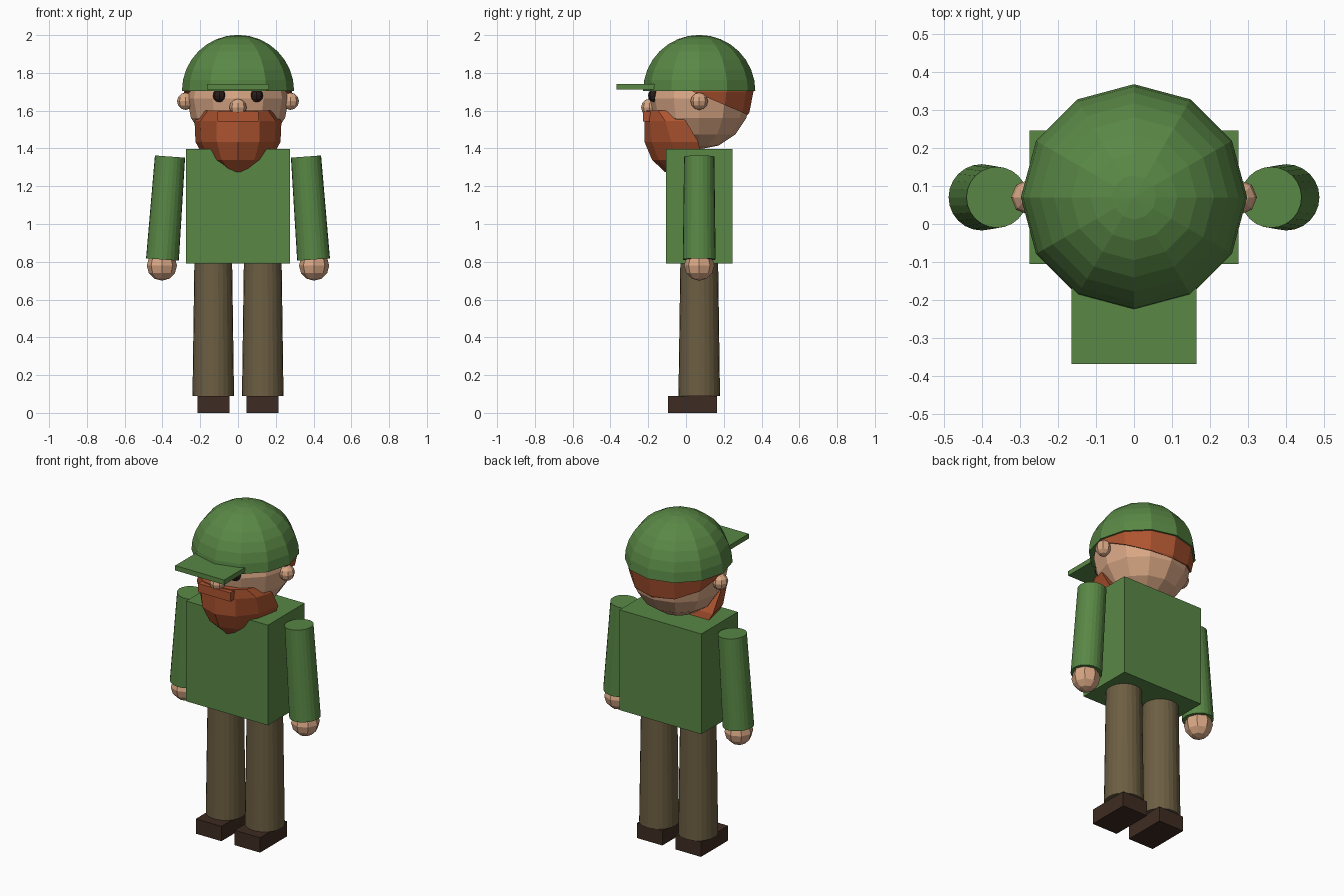
import bpy, bmesh, math
from mathutils import Vector

if "Cube" in bpy.data.objects:
    bpy.data.objects.remove(bpy.data.objects["Cube"], do_unlink=True)


def material(name, rgb):
    m = bpy.data.materials.new(name)
    m.use_nodes = True
    m.diffuse_color = (*rgb, 1)
    m.node_tree.nodes["Principled BSDF"].inputs["Base Color"].default_value = (*rgb, 1)
    return m


GREEN = material("leaf green", (0.10, 0.245, 0.06))
SKIN = material("warm skin", (0.70, 0.39, 0.235))
GINGER = material("ginger hair", (0.43, 0.09, 0.03))
TROUSER = material("brown trousers", (0.15, 0.112, 0.055))
SHOE = material("dark shoe", (0.048, 0.025, 0.016))
EYE = material("eye dark", (0.022, 0.012, 0.01))


def finish(bm, name, mat):
    bmesh.ops.recalc_face_normals(bm, faces=bm.faces)
    mesh = bpy.data.meshes.new(name)
    bm.to_mesh(mesh)
    bm.free()
    mesh.materials.append(mat)
    ob = bpy.data.objects.new(name, mesh)
    bpy.context.collection.objects.link(ob)
    return ob


def box(name, mat, low, high):
    bm = bmesh.new()
    bmesh.ops.create_cube(bm, size=1)
    low, high = Vector(low), Vector(high)
    for v in bm.verts:
        v.co = (low + high) / 2 + v.co * (high - low)
    return finish(bm, name, mat)


def sphere(name, mat, centre, r, segs=8, rings=6, cuts=()):
    """Faceted ball; each cut is (point, normal), keeping the normal's side."""
    bm = bmesh.new()
    bmesh.ops.create_uvsphere(bm, u_segments=segs, v_segments=rings, radius=r)
    bmesh.ops.translate(bm, verts=bm.verts, vec=centre)
    for point, normal in cuts:
        geom = bm.verts[:] + bm.edges[:] + bm.faces[:]
        bmesh.ops.bisect_plane(bm, geom=geom, dist=1e-5, plane_co=point,
                               plane_no=normal, clear_inner=True)
        rim = [e for e in bm.edges if e.is_boundary]
        bmesh.ops.holes_fill(bm, edges=rim, sides=0)
    return finish(bm, name, mat)


def tube(name, mat, top, bottom, r_top, r_bottom, sides=24):
    top, bottom = Vector(top), Vector(bottom)
    axis = top - bottom
    bm = bmesh.new()
    bmesh.ops.create_cone(bm, cap_ends=True, segments=sides, radius1=r_bottom,
                          radius2=r_top, depth=axis.length)
    turn = Vector((0, 0, 1)).rotation_difference(axis)
    for v in bm.verts:
        v.co = turn @ v.co + (top + bottom) / 2
    return finish(bm, name, mat)


def loft(name, mat, levels, steps=6):
    """Stack of half-round sections: height, half width, front y, back y."""
    bm = bmesh.new()
    rows = []
    for z, w, front, back in levels:
        angles = [math.pi * i / steps for i in range(steps + 1)]
        rows.append([bm.verts.new((w * math.cos(a), back + (front - back) * math.sin(a), z))
                     for a in angles])
    for a, b in zip(rows, rows[1:]):
        for i in range(steps + 1):
            j = (i + 1) % (steps + 1)
            bm.faces.new((a[i], a[j], b[j], b[i]))
    bm.faces.new(rows[0])
    bm.faces.new(rows[-1])
    return finish(bm, name, mat)


# Body and paired limbs
MID = 0.07
box("torso", GREEN, (-0.274, -0.105, 0.79), (0.274, 0.245, 1.397))
for side, s in (("left", 1), ("right", -1)):
    tube(side + "_sleeve", GREEN, (s * 0.36, MID, 1.357), (s * 0.4, MID, 0.812), 0.08, 0.087)
    sphere(side + "_hand", SKIN, (s * 0.403, MID, 0.78), 0.08)
    tube(side + "_leg", TROUSER, (s * 0.131, MID, 0.8), (s * 0.131, MID, 0.09), 0.1, 0.11)
    x = sorted((s * 0.044, s * 0.215))
    box(side + "_shoe", SHOE, (x[0], -0.096, 0), (x[1], 0.164, 0.09))
    sphere(side + "_ear", SKIN, (s * 0.277, MID, 1.65), 0.046)
    sphere(side + "_eye", EYE, (s * 0.098, -0.165, 1.68), 0.036)

# Head with hair around the back
sphere("head", SKIN, (0, MID, 1.665), 0.27, 12, 8)
sphere("nose", SKIN, (0, -0.192, 1.617), 0.046)
sphere("back_hair", GINGER, (0, MID, 1.7), 0.287, 12, 8,
       [((0, 0.04, 1.7), (0, 0.39, 0.92)), ((0, 0, 1.72), (0, 0, -1))])

# Beard and moustache
loft("beard", GINGER, [(1.6, 0.185, -0.215, -0.08), (1.545, 0.23, -0.22, 0.0),
                       (1.435, 0.225, -0.22, 0.065), (1.34, 0.175, -0.18, 0.085),
                       (1.274, 0.075, -0.11, 0.05)])
box("moustache", GINGER, (-0.108, -0.228, 1.542), (0.108, -0.16, 1.595))

# Cap
sphere("cap_crown", GREEN, (0, MID, 1.704), 0.297, 12, 16, [((0, 0, 1.704), (0, 0, 1))])
box("cap_brim", GREEN, (-0.164, -0.367, 1.712), (0.164, -0.1, 1.741))
